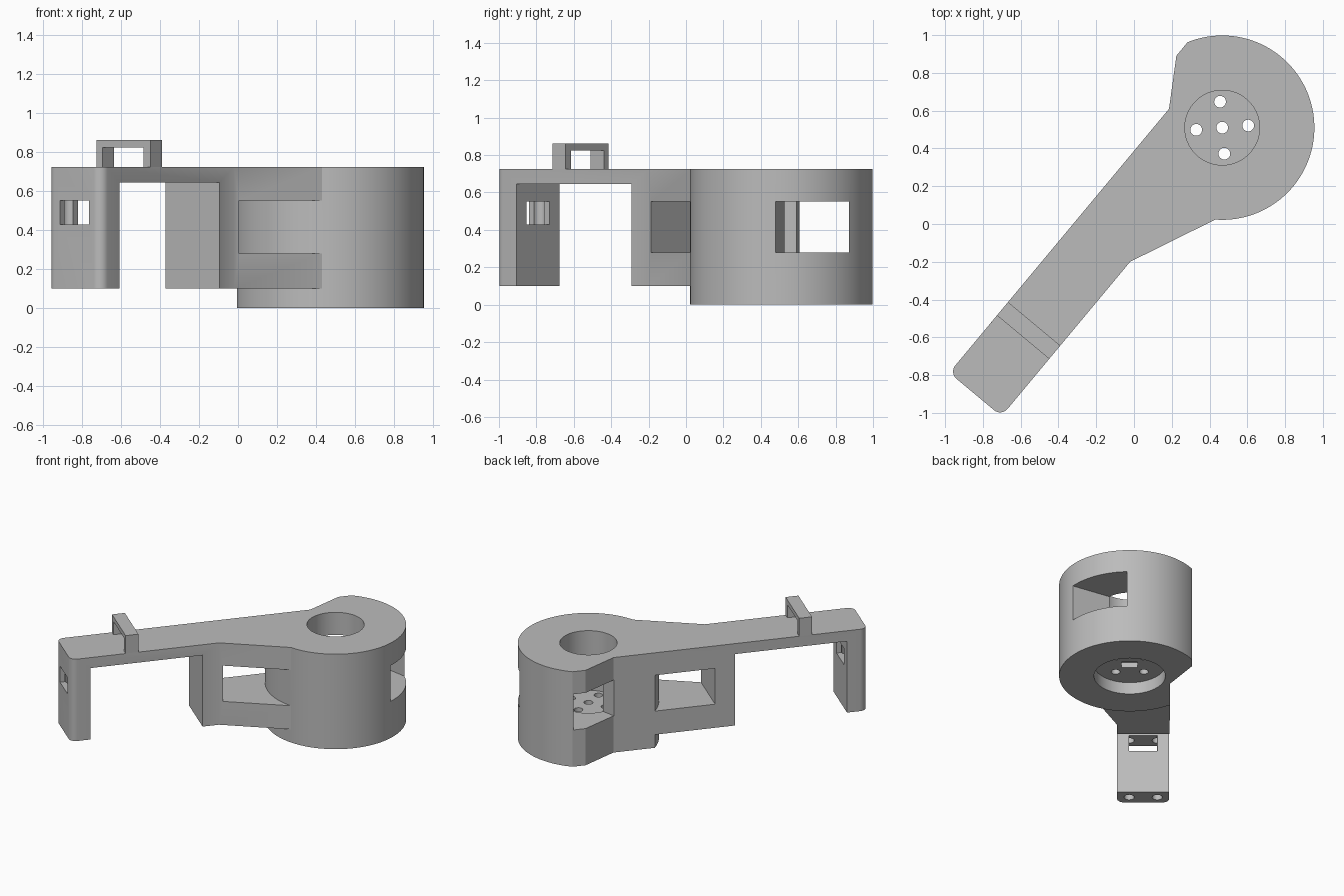
import bpy, bmesh, math
from mathutils import Matrix

cube = bpy.data.objects.get("Cube")
if cube:
    bpy.data.objects.remove(cube, do_unlink=True)

grey = bpy.data.materials.new("plain grey")
grey.use_nodes = True
tone = (0.5, 0.5, 0.5, 1)
grey.diffuse_color = tone
grey.node_tree.nodes["Principled BSDF"].inputs["Base Color"].default_value = tone

# Local frame: origin on the drum axis, first axis along the arm, second across it
PLACE = Matrix.Translation((0.467, 0.51, 0)) @ Matrix.Rotation(math.radians(50.2), 4, 'Z')
R = 0.488                      # drum radius
TOP, PLATE, FOOT = 0.725, 0.645, 0.1
SILL, LINTEL = 0.28, 0.553     # window heights
NEAR, FAR, END = -0.08, 0.28, -1.922


def arc(cx, cy, r, a, b, n):
    return [(cx + r * math.cos(math.radians(a + (b - a) * i / n)),
             cy + r * math.sin(math.radians(a + (b - a) * i / n))) for i in range(n + 1)]


def prism(name, points, z0, z1):
    bm = bmesh.new()
    base = bm.faces.new([bm.verts.new((x, y, z0)) for x, y in points])
    out = bmesh.ops.extrude_face_region(bm, geom=[base])
    for g in out["geom"]:
        if isinstance(g, bmesh.types.BMVert):
            g.co.z = z1
    bmesh.ops.recalc_face_normals(bm, faces=bm.faces)
    bm.transform(PLACE)
    mesh = bpy.data.meshes.new(name)
    bm.to_mesh(mesh)
    bm.free()
    mesh.materials.append(grey)
    ob = bpy.data.objects.new(name, mesh)
    bpy.context.collection.objects.link(ob)
    return ob


def box(name, x0, x1, y0, y1, z0, z1):
    return prism(name, [(x0, y0), (x1, y0), (x1, y1), (x0, y1)], z0, z1)


def rod(name, x, y, r, z0, z1, n=32):
    return prism(name, arc(x, y, r, 0, 360, n)[:-1], z0, z1)


def carve(ob, cutters):
    for c in cutters:
        mod = ob.modifiers.new("cut", 'BOOLEAN')
        mod.operation, mod.solver, mod.object = 'DIFFERENCE', 'EXACT', c
    bpy.context.view_layer.update()
    dg = bpy.context.evaluated_depsgraph_get()
    mesh = bpy.data.meshes.new_from_object(ob.evaluated_get(dg))
    ob.modifiers.clear()
    ob.data = mesh
    for c in cutters:
        bpy.data.objects.remove(c, do_unlink=True)


def beside_drum(name, start, z0, z1):
    # region from a flat wall up to the round drum
    pts = arc(0, 0, R, 215.5, 140, 32)
    return prism(name, pts + [(start, 0.4), (start, -0.45)], z0, z1)


# Arm and drum in one outline
c = 0.05
outline = arc(0, 0, R, 215.5, 421.9, 80)
outline += [(0.137, 0.43), (-0.104, FAR)]
outline += arc(END + c, FAR - c, c, 90, 180, 8)
outline += arc(END + c, NEAR + c, c, 180, 270, 8)
outline += [(-0.857, NEAR)]
arm = prism("arm_and_drum", outline, 0, TOP)

cuts = [
    beside_drum("foot_cut", -2.2, -0.1, FOOT),
    box("span_cut", -1.778, -0.975, -0.3, 0.5, -0.2, PLATE),
    beside_drum("arm_window_cut", -0.832, SILL, LINTEL),
    rod("bore_cut", 0, 0, 0.198, 0.27, 0.9, 64),
    rod("recess_cut", 0, 0, 0.247, -0.1, 0.09, 64),
    box("pocket_cut", -0.04, 0.04, -0.055, 0.055, 0.05, 0.13),
]

# Slanted slot through the drum
a = math.radians(30.3)
slot = [(p * math.cos(a) - q * math.sin(a), p * math.sin(a) + q * math.cos(a))
        for p, q in [(0.05, -0.7), (0.41, -0.7), (0.41, 0.7), (0.05, 0.7)]]
cuts.append(prism("slot_cut", slot, SILL, LINTEL))

# Screw holes in the drum floor
cuts.append(rod("centre_hole_cut", 0, 0, 0.031, 0.05, 0.4))
for i in range(4):
    t = math.radians(44.5 + 90 * i)
    cuts.append(rod("screw_hole_cut", 0.138 * math.cos(t), 0.138 * math.sin(t), 0.031, 0.05, 0.4))

# End leg window with two vertical holes
cuts.append(box("leg_window_cut", -2.1, -1.7, 0.003, 0.197, 0.43, LINTEL))
for y in (0.003, 0.197):
    cuts.append(rod("leg_hole_cut", -1.85, y, 0.035, 0, 0.62))
carve(arm, cuts)

# Cable bracket on top of the arm
bracket = box("cable_bracket", -1.527, -1.435, NEAR, FAR, TOP, 0.862)
carve(bracket, [box("bracket_cut", -1.6, -1.3, -0.033, 0.24, 0.6, 0.825)])

# Smooth round walls, sharp edges
for ob in (arm, bracket):
    bpy.ops.object.select_all(action='DESELECT')
    ob.select_set(True)
    bpy.context.view_layer.objects.active = ob
    bpy.ops.object.shade_smooth_by_angle(angle=math.radians(25))
